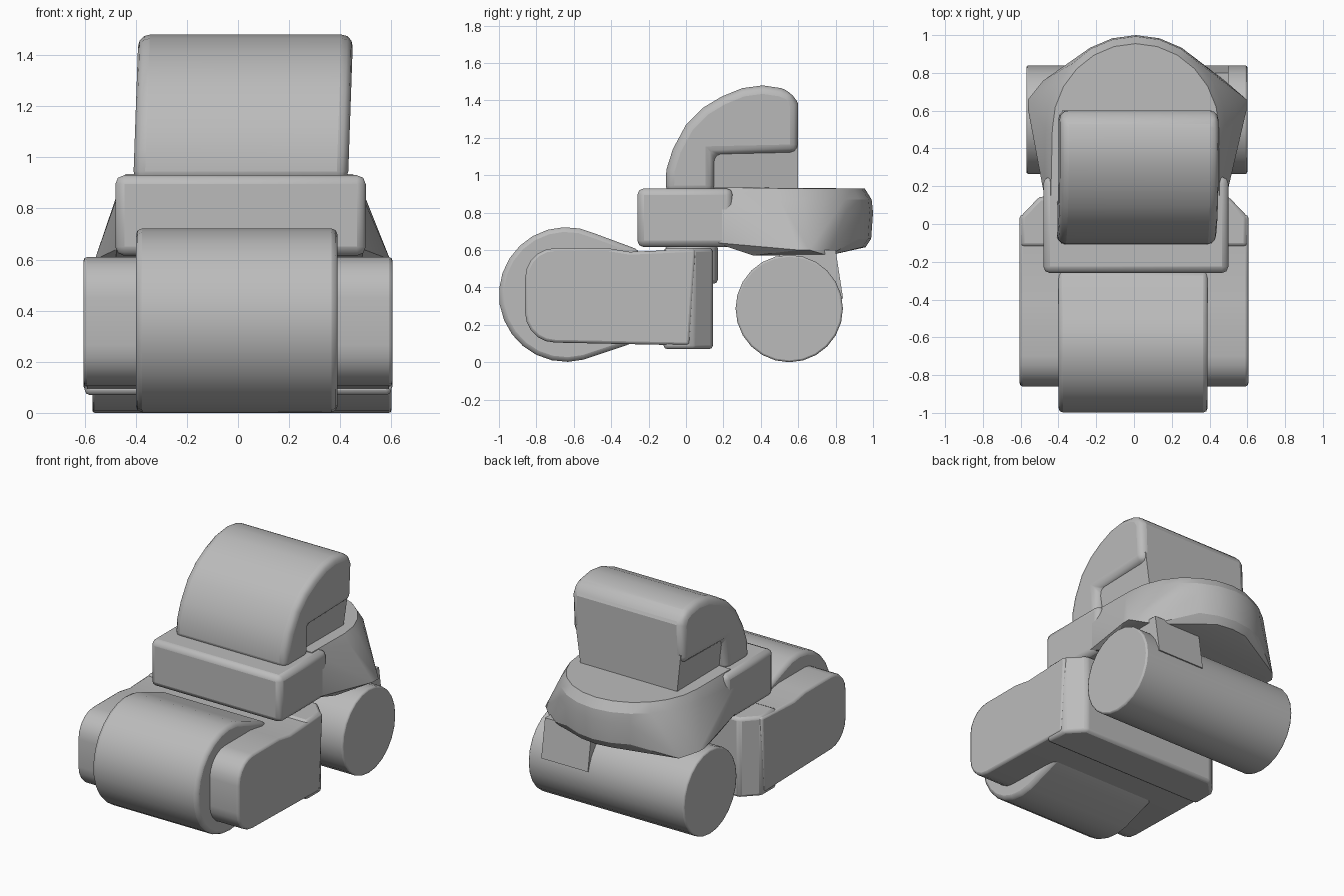
import bpy, bmesh, math

cube = bpy.data.objects.get("Cube")
if cube:
    bpy.data.objects.remove(cube)

grey = bpy.data.materials.new("plain_grey")
grey.use_nodes = True
colour = (0.5, 0.5, 0.5, 1)
grey.diffuse_color = colour
grey.node_tree.nodes["Principled BSDF"].inputs["Base Color"].default_value = colour


def finish(name, bm, bevel, segments=2):
    """Turn a bmesh into a bevelled object with soft curved sides."""
    bmesh.ops.recalc_face_normals(bm, faces=bm.faces[:])
    mesh = bpy.data.meshes.new(name)
    bm.to_mesh(mesh)
    bm.free()
    mesh.materials.append(grey)
    obj = bpy.data.objects.new(name, mesh)
    bpy.context.collection.objects.link(obj)
    if bevel:
        mod = obj.modifiers.new("rounded_edges", "BEVEL")
        mod.width, mod.segments = bevel, segments
        mod.limit_method, mod.angle_limit = "ANGLE", math.radians(40)
        mod.use_clamp_overlap = False
    bpy.ops.object.select_all(action="DESELECT")
    obj.select_set(True)
    bpy.context.view_layer.objects.active = obj
    bpy.ops.object.shade_smooth_by_angle(angle=math.radians(25))
    return obj


def side_profile(name, points, x0, x1, bevel, segments=2, lean=0):
    """Extrude a (y, z) outline across x, leaning sideways with height."""
    bm = bmesh.new()
    base = min(z for y, z in points)
    ends = [[bm.verts.new((x + lean * (z - base), y, z)) for y, z in points]
            for x in (x0, x1)]
    for end in ends:
        bm.faces.new(end)
    n = len(points)
    for i in range(n):
        j = (i + 1) % n
        bm.faces.new((ends[0][i], ends[0][j], ends[1][j], ends[1][i]))
    return finish(name, bm, bevel, segments)


def hull(name, points, bevel=0):
    """Wrap points in a convex solid."""
    bm = bmesh.new()
    for p in points:
        bm.verts.new(p)
    res = bmesh.ops.convex_hull(bm, input=bm.verts[:])
    loose = {v for v in res["geom_interior"] + res["geom_unused"]
             if isinstance(v, bmesh.types.BMVert)}
    bmesh.ops.delete(bm, geom=list(loose), context="VERTS")
    bmesh.ops.dissolve_limit(bm, angle_limit=math.radians(2),
                             verts=bm.verts[:], edges=bm.edges[:])
    return finish(name, bm, bevel)


def arc(cy, cz, r, start, end, steps):
    angles = [math.radians(start + (end - start) * i / steps) for i in range(steps + 1)]
    return [(cy + r * math.cos(a), cz + r * math.sin(a)) for a in angles]


# Front roller with its tapering tail
side_profile("front_roller",
             arc(-0.64, 0.362, 0.36, 65, 285, 16) + [(-0.32, 0.09), (-0.25, 0.12), (-0.25, 0.6)],
             -0.4, 0.39, 0.025)

# Yoke arms on both sides of the front roller
side_profile("roller_yoke",
             arc(-0.7, 0.45, 0.16, 90, 180, 5) + arc(-0.7, 0.265, 0.16, 180, 270, 5)
             + [(0.02, 0.09), (0.05, 0.605), (-0.3, 0.59), (-0.42, 0.61)],
             -0.605, 0.605, 0.015)

# Crossbar behind the roller, with chamfered rear corners
hull("yoke_crossbar",
     [(s * x, y, z) for s in (-1, 1) for x, y in ((0.6, -0.12), (0.6, 0.04), (0.5, 0.145))
      for z in (0.07, 0.61)], 0.02)

# Steering pivot
hull("steering_pivot",
     [(x, y, z) for x, y in arc(0, 0.03, 0.14, 0, 330, 11) for z in (0.42, 0.63)], 0.02)

# Rear roller
side_profile("rear_roller", arc(0.552, 0.287, 0.287, 0, 345, 23), -0.57, 0.6, 0.01)

# Bracket joining the deck to the rear roller
hull("roller_bracket",
     [(x, y, z) for x in (0.15, 0.5)
      for y, z in ((0.5, 0.6), (0.8, 0.6), (0.84, 0.34), (0.5, 0.3))])

# Front half of the deck
hull("deck_front",
     [(x, y, z) for x in (-0.48, 0.5) for y in (-0.26, 0.25) for z in (0.615, 0.93)], 0.035)

# Rounded rear deck, flaring out low down to the roller ends
deck = []
for scale, z in ((0.91, 0.93), (0.985, 0.87), (1.0, 0.8), (0.98, 0.66), (0.92, 0.615)):
    for x, y in arc(0.01, 0.5, 0.5, 0, 180, 12):
        deck.append((x * scale * 0.97, 0.5 + (y - 0.5) * scale, z))
deck += [(x, 0.15, z) for x in (-0.475, 0.49) for z in (0.64, 0.84)]
deck += [(x, 0.15, 0.935) for x in (-0.44, 0.45)]
deck += [(x, y, 0.6) for x in (-0.56, 0.595) for y in (0.6, 0.66)]
deck += [(x, y, 0.57) for x in (-0.48, 0.48) for y in (0.36, 0.76)]
hull("deck_rear", deck)

# Cabin with a curved nose and a notch low on each rear side
side_profile("cabin_shell",
             [(-0.11, 0.9), (-0.105, 1.03), (-0.07, 1.14), (0.0, 1.27), (0.09, 1.36),
              (0.19, 1.42), (0.3, 1.465), (0.41, 1.48), (0.51, 1.465), (0.57, 1.44),
              (0.6, 1.38), (0.6, 1.12), (0.15, 1.11), (0.15, 0.9)],
             -0.41, 0.43, 0.045, 3, lean=0.035)

# Narrower cabin base filling the notch
hull("cabin_base",
     [(x, y, z) for y in (0.08, 0.6)
      for x, z in ((-0.35, 0.9), (0.37, 0.9), (-0.35, 1.11), (0.37, 1.11),
                   (-0.38, 1.18), (0.41, 1.18))])
